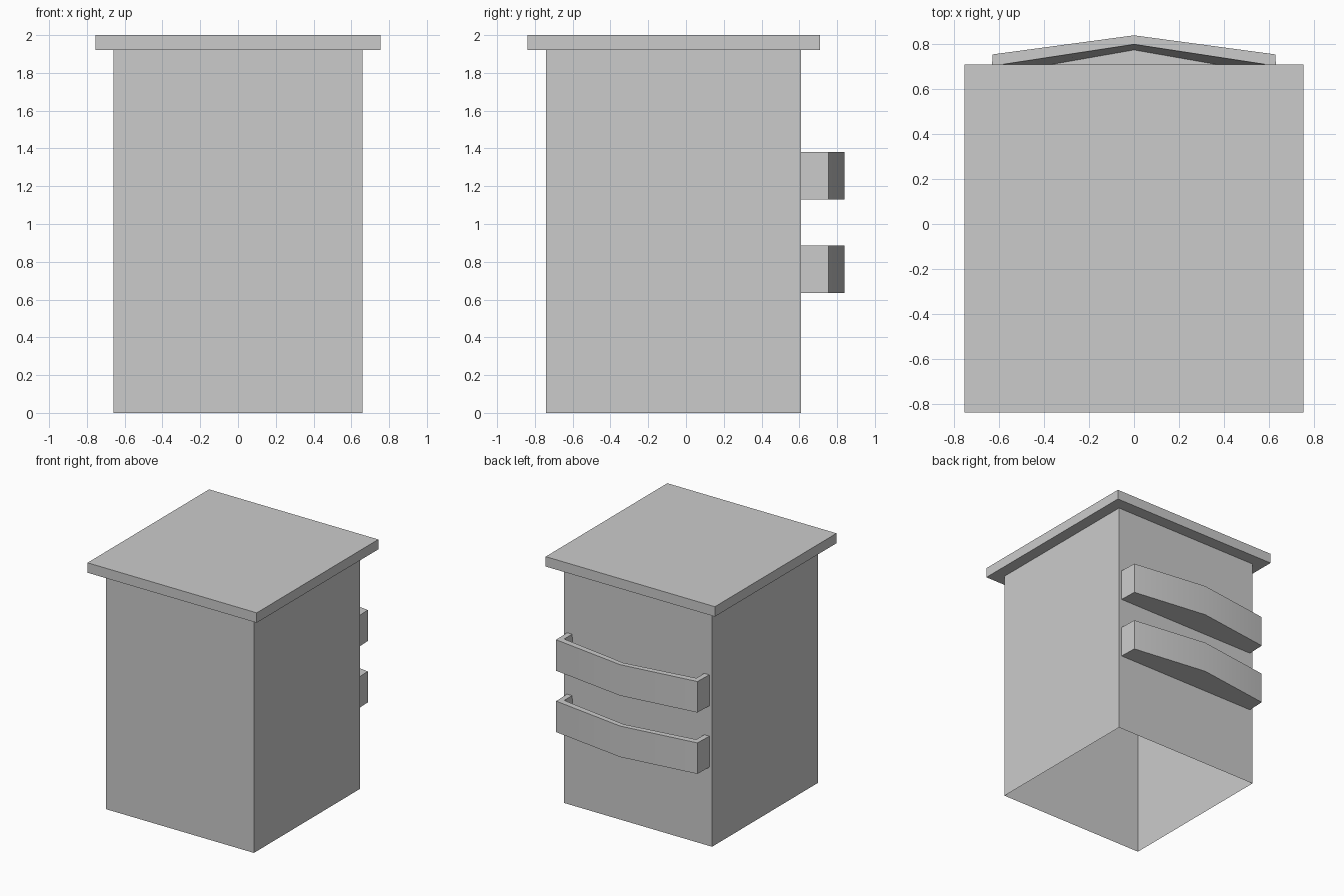
import bpy
import bmesh
import math

cube = bpy.data.objects.get("Cube")
if cube:
    bpy.data.objects.remove(cube, do_unlink=True)

# One plain grey for everything
GREY = (0.6, 0.6, 0.6, 1)
grey = bpy.data.materials.new("plain grey")
grey.use_nodes = True
grey.diffuse_color = GREY
grey.node_tree.nodes["Principled BSDF"].inputs["Base Color"].default_value = GREY


def finish(name, bm):
    mesh = bpy.data.meshes.new(name)
    bm.to_mesh(mesh)
    bm.free()
    mesh.materials.append(grey)
    obj = bpy.data.objects.new(name, mesh)
    bpy.context.collection.objects.link(obj)
    return obj


def box(name, x, y0, y1, z0, z1, open_bottom=False):
    bm = bmesh.new()
    bmesh.ops.create_cube(bm, size=1)
    for v in bm.verts:
        v.co.x *= 2 * x
        v.co.y = y0 if v.co.y < 0 else y1
        v.co.z = z0 if v.co.z < 0 else z1
    if open_bottom:
        bm.normal_update()
        floor = [f for f in bm.faces if f.normal.z < -0.9]
        bmesh.ops.delete(bm, geom=floor, context="FACES_ONLY")
    return finish(name, bm)


# Hollow body, open underneath, and overhanging lid
WALL_Y = 0.61
box("body", 0.66, -0.74, WALL_Y, 0, 1.92, open_bottom=True)
box("lid", 0.755, -0.84, 0.71, 1.92, 2)


def pocket(name, z0, z1):
    """Open-topped tray on the back wall with a shallow pointed front."""
    bm = bmesh.new()

    def ring(wall_x, end_x, end_y, peak_y, z):
        half = [(wall_x, WALL_Y), (end_x, end_y)]
        pts = half + [(0, peak_y)] + [(-x, y) for x, y in reversed(half)]
        return [bm.verts.new((x, y, z)) for x, y in pts]

    rings = [
        ring(0.635, 0.63, 0.755, 0.84, z0),
        ring(0.635, 0.63, 0.755, 0.84, z1),
        ring(0.59, 0.59, 0.71, 0.80, z1),
        ring(0.57, 0.57, 0.675, 0.775, z0 + 0.03),
    ]
    for low, high in zip(rings, rings[1:]):
        for i in range(len(low) - 1):
            bm.faces.new((low[i], low[i + 1], high[i + 1], high[i]))
    bm.faces.new(rings[0][::-1])
    bm.faces.new(rings[-1])
    bmesh.ops.recalc_face_normals(bm, faces=bm.faces)
    obj = finish(name, bm)
    bpy.ops.object.select_all(action="DESELECT")
    obj.select_set(True)
    bpy.context.view_layer.objects.active = obj
    bpy.ops.object.shade_smooth_by_angle(angle=math.radians(30))


# Two matching trays on the back
pocket("lower_pocket", 0.635, 0.885)
pocket("upper_pocket", 1.13, 1.38)
